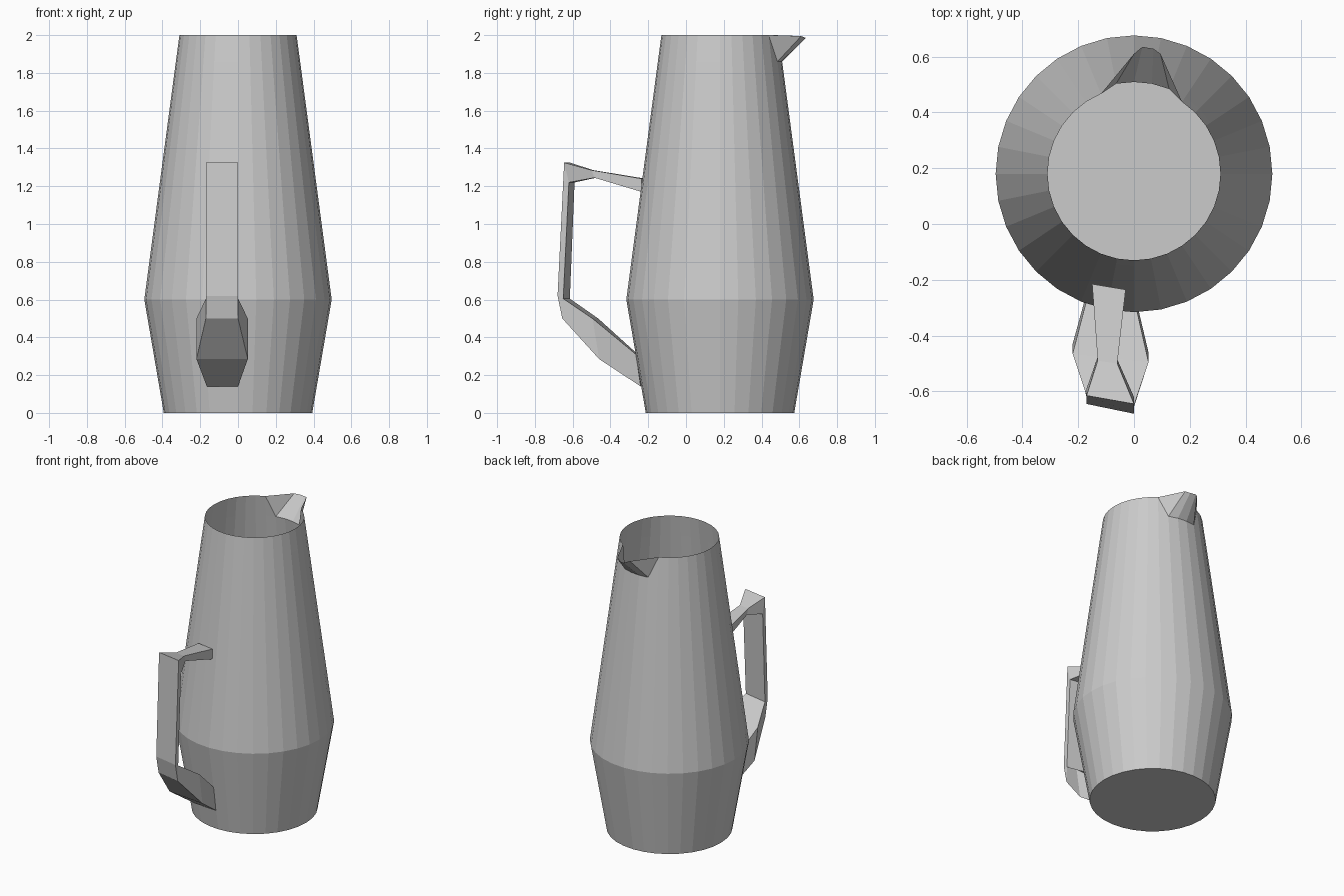
import bpy, bmesh, math

if "Cube" in bpy.data.objects:
    bpy.data.objects.remove(bpy.data.objects["Cube"])

SIDES = 32
CY = 0.18


def finish(bm, name):
    bmesh.ops.recalc_face_normals(bm, faces=bm.faces)
    me = bpy.data.meshes.new(name)
    bm.to_mesh(me)
    bm.free()
    ob = bpy.data.objects.new(name, me)
    bpy.context.collection.objects.link(ob)
    return ob


# Open jug body: rings of (radius, height), closed at the bottom
bm = bmesh.new()
rings = []
for r, z in [(0.393, 0), (0.496, 0.6), (0.329, 1.86), (0.31, 2.0)]:
    rings.append([bm.verts.new((r * math.cos(2 * math.pi * i / SIDES),
                                CY + r * math.sin(2 * math.pi * i / SIDES), z))
                  for i in range(SIDES)])
bm.faces.new(rings[0][::-1])
for k, (lo, hi) in enumerate(zip(rings, rings[1:])):
    for i in range(SIDES):
        j = (i + 1) % SIDES
        if k == 2 and i == 5:      # right side of spout
            bm.faces.new((lo[i], lo[j], hi[i]))
            bm.faces.new((lo[j], hi[j], hi[i]))
        elif k == 2 and i == 9:    # left side of spout
            bm.faces.new((lo[i], lo[j], hi[j]))
            bm.faces.new((lo[i], hi[j], hi[i]))
        else:
            bm.faces.new((lo[i], lo[j], hi[j], hi[i]))

# Pouring spout: four rim points pulled outwards
for i, p in zip(range(6, 10), [(0.095, 0.61, 1.995), (0.07, 0.628, 1.985),
                               (0.03, 0.635, 1.985), (0.0, 0.61, 1.995)]):
    rings[3][i].co = p
finish(bm, "jug_body")

# Handle: sections (outer y, outer z, inner y, inner z, left x, right x, skew)
sections = [
    (-0.235, 1.24, -0.235, 1.17, -0.15, -0.03, 0.02),
    (-0.50, 1.285, -0.485, 1.245, -0.13, -0.06, 0.01),
    (-0.645, 1.325, -0.62, 1.22, -0.17, 0.0, 0.03),
    (-0.68, 0.62, -0.65, 0.605, -0.17, 0.0, 0.035),
    (-0.655, 0.50, -0.65, 0.605, -0.17, 0.0, 0.035),
    (-0.46, 0.285, -0.495, 0.50, -0.22, 0.052, 0.03),
    (-0.24, 0.14, -0.265, 0.31, -0.165, 0.0, 0.01),
]
bm = bmesh.new()
loops = [[bm.verts.new(p) for p in ((xr, oy, oz), (xr, iy, iz),
                                    (xl, iy + s, iz), (xl, oy + s, oz))]
         for oy, oz, iy, iz, xl, xr, s in sections]
for a, b in zip(loops, loops[1:]):
    for i in range(4):
        j = (i + 1) % 4
        bm.faces.new((a[i], a[j], b[j], b[i]))
bm.faces.new(loops[0])
bm.faces.new(loops[-1][::-1])
bmesh.ops.remove_doubles(bm, verts=bm.verts, dist=0.001)
finish(bm, "handle")
